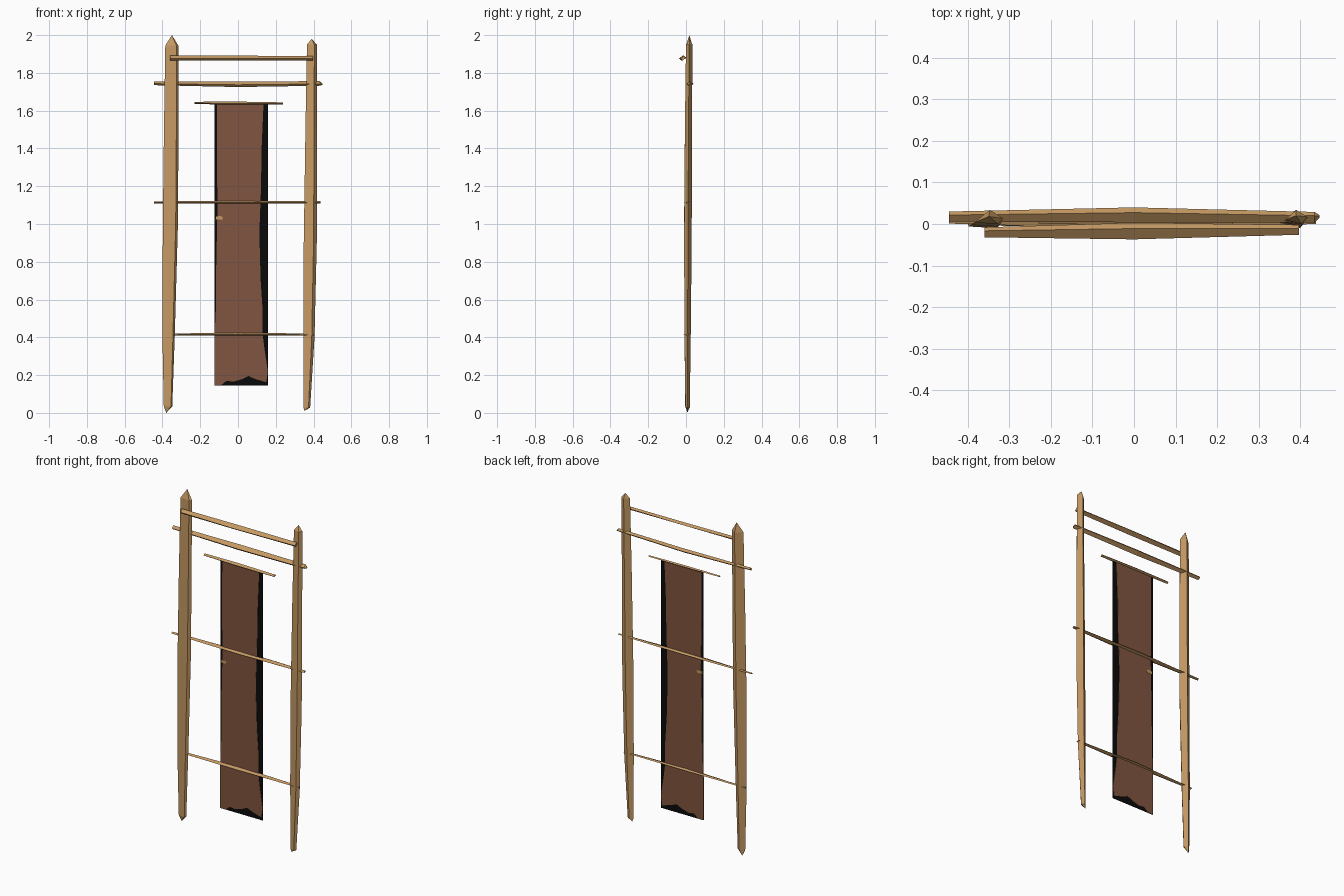
import bpy
import bmesh
from mathutils import Vector

if "Cube" in bpy.data.objects:
    bpy.data.objects.remove(bpy.data.objects["Cube"], do_unlink=True)


def material(name, rgb):
    mat = bpy.data.materials.new(name)
    mat.use_nodes = True
    colour = (*rgb, 1)
    mat.diffuse_color = colour
    bsdf = mat.node_tree.nodes["Principled BSDF"]
    bsdf.inputs["Base Color"].default_value = colour
    bsdf.inputs["Roughness"].default_value = 0.9
    return mat


wood = material("tan wood", (0.56, 0.32, 0.125))
leather = material("brown leather", (0.215, 0.09, 0.05))
black = material("black edging", (0.003, 0.003, 0.003))


def finish(name, bm, mat):
    bmesh.ops.remove_doubles(bm, verts=bm.verts, dist=0.0001)
    bmesh.ops.recalc_face_normals(bm, faces=bm.faces)
    mesh = bpy.data.meshes.new(name)
    bm.to_mesh(mesh)
    bm.free()
    mesh.materials.append(mat)
    obj = bpy.data.objects.new(name, mesh)
    bpy.context.collection.objects.link(obj)
    return obj


def loft(name, rings):
    """Skin equal-sized rings of points and cap both ends."""
    bm = bmesh.new()
    loops = [[bm.verts.new(p) for p in ring] for ring in rings]
    for a, b in zip(loops, loops[1:]):
        for i in range(len(a)):
            j = (i + 1) % len(a)
            bm.faces.new((a[i], a[j], b[j], b[i]))
    bm.faces.new(loops[0])
    bm.faces.new(loops[-1])
    return finish(name, bm, wood)


def post(name, corners, bottom, sections, top):
    """Hewn upright: sections are (z, left x, right x, front y, back y)."""
    rings = [[Vector(bottom)] * 4]
    for z, x0, x1, y0, y1 in sections:
        rings.append([(x0 + u * (x1 - x0), y0 + v * (y1 - y0), z)
                      for u, v in corners])
    rings.append([Vector(top)] * 4)
    # Split off the collapsed tips so every vertex is built separately
    return loft(name, rings)


def rung(name, sections):
    """Split-wood bar: sections are (x, y, z, half depth, half height)."""
    section = ((-1, -0.2), (-0.3, -1), (1, 0.1), (0.3, 1))
    return loft(name, [[(x, y + u * dy, z + v * dz) for u, v in section]
                       for x, y, z, dy, dz in sections])


def sheet(name, outline, y, thickness, mat):
    """Flat upright panel from an x, z outline."""
    bm = bmesh.new()
    face = bm.faces.new([bm.verts.new((x, y - thickness / 2, z))
                         for x, z in outline])
    if thickness:
        out = bmesh.ops.extrude_face_region(bm, geom=[face])["geom"]
        moved = [v for v in out if isinstance(v, bmesh.types.BMVert)]
        bmesh.ops.translate(bm, verts=moved, vec=(0, thickness, 0))
    return finish(name, bm, mat)


# Uprights
post("right_post", ((0, 0.1), (0.85, 0), (1, 0.4), (0.55, 1)),
     (-0.38, 0.008, 0),
     [(0.035, -0.393, -0.348, -0.004, 0.02),
      (0.4, -0.4, -0.335, -0.008, 0.025),
      (1.0, -0.398, -0.318, -0.01, 0.03),
      (1.5, -0.392, -0.315, -0.006, 0.032),
      (1.945, -0.385, -0.316, 0, 0.034)],
     (-0.35, 0.018, 2.0))
post("left_post", ((0, 0.3), (0.75, 0), (1, 0.5), (0.5, 1)),
     (0.352, 0.008, 0.01),
     [(0.028, 0.347, 0.382, -0.003, 0.02),
      (0.4, 0.346, 0.405, -0.008, 0.025),
      (0.9, 0.348, 0.417, -0.01, 0.03),
      (1.5, 0.357, 0.418, -0.006, 0.032),
      (1.95, 0.365, 0.417, 0, 0.034)],
     (0.39, 0.02, 1.98))

# Cross bars
rung("top_rung", [(-0.36, -0.02, 1.879, 0.012, 0.013),
                  (0, -0.017, 1.878, 0.02, 0.013),
                  (0.397, -0.014, 1.878, 0.012, 0.012)])
rung("upper_rung", [(-0.445, 0.018, 1.745, 0.012, 0.01),
                    (0, 0.022, 1.74, 0.018, 0.015),
                    (0.435, 0.016, 1.744, 0.013, 0.012),
                    (0.447, 0.018, 1.74, 0.003, 0.003)])
rung("middle_rung", [(-0.445, 0.01, 1.114, 0.009, 0.005),
                     (0, 0.009, 1.116, 0.021, 0.008),
                     (0.438, 0.01, 1.115, 0.01, 0.006)])
rung("lower_rung", [(-0.4, 0.006, 0.414, 0.008, 0.005),
                    (0, 0.006, 0.418, 0.019, 0.008),
                    (0.405, 0.006, 0.414, 0.009, 0.005)])
rung("hanging_stick", [(-0.23, 0.01, 1.641, 0.009, 0.006),
                       (0, 0.01, 1.64, 0.013, 0.008),
                       (0.238, 0.01, 1.638, 0.01, 0.006)])

# Hanging strip: black backing with a ragged brown panel on both faces
sheet("hanging_backing",
      [(-0.125, 0.145), (0.16, 0.145), (0.16, 1.635), (-0.125, 1.635)],
      0.01, 0, black)
left_edge = [(-0.11, 1.633), (-0.112, 1.3), (-0.108, 1.1), (-0.115, 0.8),
             (-0.117, 0.55), (-0.124, 0.4)]
bottom_edge = [(-0.124, 0.147), (-0.09, 0.147), (-0.06, 0.17), (-0.025, 0.165),
               (0.02, 0.178), (0.055, 0.195), (0.095, 0.178), (0.15, 0.163)]
right_edge = [(0.158, 0.22), (0.14, 0.34), (0.13, 0.42), (0.13, 0.55),
              (0.12, 0.7), (0.113, 0.95), (0.122, 1.2), (0.125, 1.4),
              (0.135, 1.633)]
sheet("hanging_strip", left_edge + bottom_edge + right_edge, 0.01, 0.004, leather)
sheet("strip_patch", [(-0.118, 1.025), (-0.085, 1.022), (-0.078, 1.032),
                      (-0.09, 1.042), (-0.115, 1.04)], 0.01, 0.006, wood)
